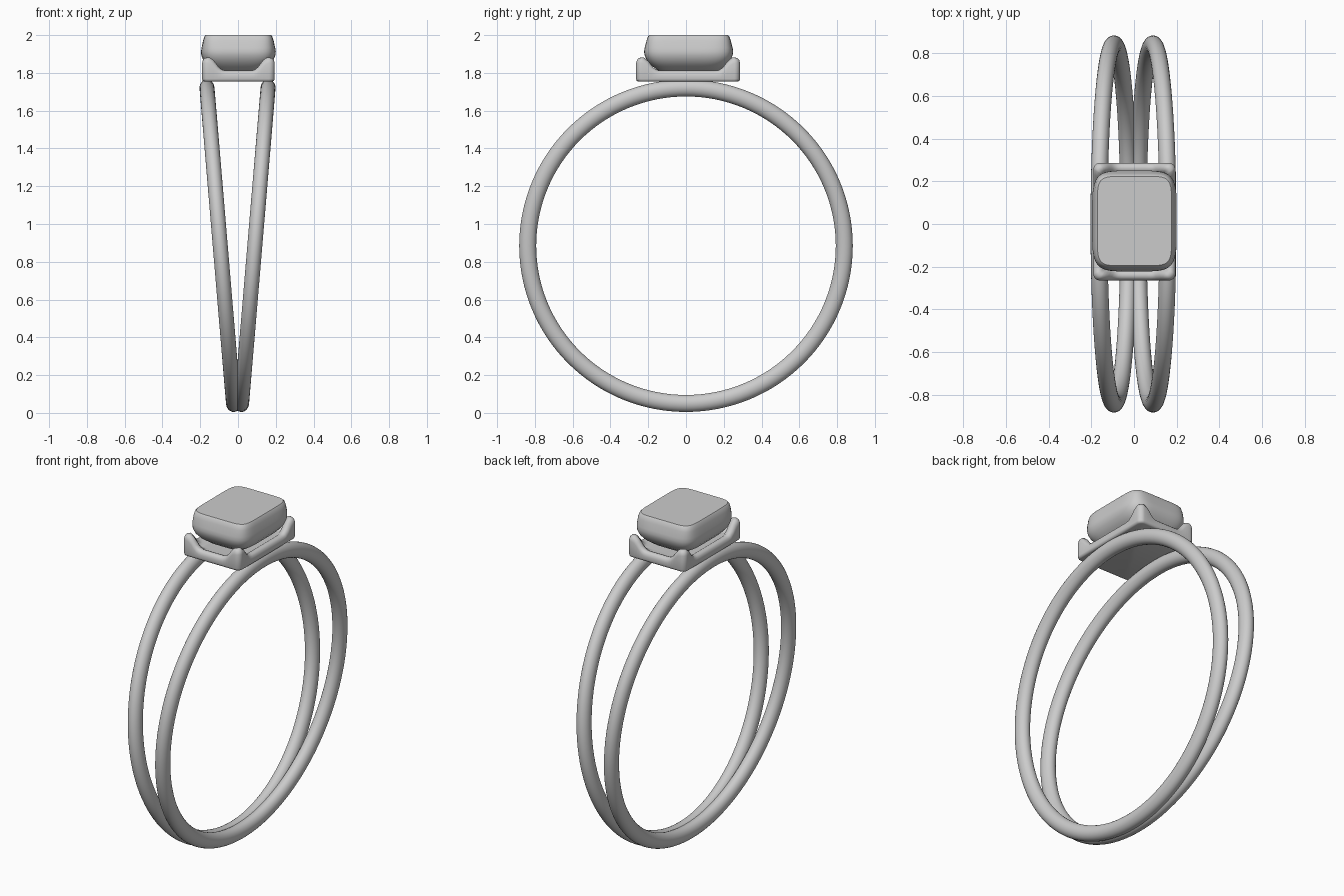
import bpy, bmesh, math

if "Cube" in bpy.data.objects:
    bpy.data.objects.remove(bpy.data.objects["Cube"])


def loft(name, loops, angle):
    """Skin a stack of equal-length point loops and cap both ends."""
    bm = bmesh.new()
    rows = [[bm.verts.new(p) for p in loop] for loop in loops]
    n = len(rows[0])
    for a, b in zip(rows, rows[1:]):
        for i in range(n):
            j = (i + 1) % n
            bm.faces.new((a[i], a[j], b[j], b[i]))
    bm.faces.new(rows[0][::-1])
    bm.faces.new(rows[-1])
    bmesh.ops.recalc_face_normals(bm, faces=bm.faces)
    mesh = bpy.data.meshes.new(name)
    bm.to_mesh(mesh)
    bm.free()
    obj = bpy.data.objects.new(name, mesh)
    bpy.context.collection.objects.link(obj)
    smooth(obj, angle)
    return obj


def smooth(obj, angle):
    bpy.ops.object.select_all(action='DESELECT')
    obj.select_set(True)
    bpy.context.view_layer.objects.active = obj
    bpy.ops.object.shade_smooth_by_angle(angle=math.radians(angle))


# Two thin bands, meeting at the bottom and splayed apart at the top
TILT = math.radians(4.8)
for name, side, x in (("left_band", -1, -0.094), ("right_band", 1, 0.089)):
    bpy.ops.mesh.primitive_torus_add(
        major_radius=0.838, minor_radius=0.045, major_segments=128,
        minor_segments=24, location=(x, 0, 0.885),
        rotation=(0, math.pi / 2 + side * TILT, 0))
    band = bpy.context.object
    band.name = name
    band.scale.z = 0.88
    smooth(band, 60)

# Setting: slab whose rim rises into a rounded prong at each corner
HX, HY, CX, CY = 0.192, 0.275, 0.002, 0.011


def rounded_rect(hx, hy, r, side=20, arc=8):
    pts = []
    corners = ((1, 1), (-1, 1), (-1, -1), (1, -1))
    for k, (sx, sy) in enumerate(corners):
        cx, cy = sx * (hx - r), sy * (hy - r)
        for i in range(arc + 1):
            a = math.pi / 2 * (k + i / arc)
            pts.append((cx + r * math.cos(a), cy + r * math.sin(a)))
        nx, ny = corners[(k + 1) % 4]
        a = math.pi / 2 * (k + 1)
        ex, ey = nx * (hx - r) + r * math.cos(a), ny * (hy - r) + r * math.sin(a)
        px, py = pts[-1]
        for i in range(1, side):
            t = i / side
            pts.append((px + (ex - px) * t, py + (ey - py) * t))
    return pts


def rim_height(x, y):
    d = math.hypot(HX - 0.025 - abs(x), HY - 0.025 - abs(y))
    return 1.812 + 0.07 * math.exp(-(d / 0.058) ** 3)


def rim_loop(inset, drop=None, z=None):
    pts = rounded_rect(HX - inset, HY - inset, max(0.03 - inset * 0.4, 0.012))
    return [(x + CX, y + CY, z if z is not None else rim_height(x, y) - drop)
            for x, y in pts]


loft("setting", [
    rim_loop(0.012, z=1.754), rim_loop(0.003, z=1.758), rim_loop(0, z=1.768),
    rim_loop(0, drop=0.025), rim_loop(0.004, drop=0.011),
    rim_loop(0.013, drop=0.003), rim_loop(0.025, drop=0),
    rim_loop(0.037, drop=0.004), rim_loop(0.048, drop=0.012),
    rim_loop(0.058, z=1.80), rim_loop(0.08, z=1.797)], 70)


# Cushion-shaped stone with a flat table and tapered underside
def cushion(hx, hy, z, power, n=96):
    pts = []
    for i in range(n):
        a = 2 * math.pi * i / n
        c, s = math.cos(a), math.sin(a)
        k = (abs(c) ** power + abs(s) ** power) ** (-1 / power)
        pts.append((hx * c * k + 0.002, hy * s * k + 0.014, z))
    return pts


loft("stone", [
    cushion(0.085, 0.12, 1.795, 5), cushion(0.125, 0.165, 1.815, 5),
    cushion(0.165, 0.20, 1.842, 5), cushion(0.186, 0.222, 1.868, 5),
    cushion(0.196, 0.233, 1.893, 5), cushion(0.198, 0.236, 1.912, 5),
    cushion(0.195, 0.233, 1.932, 5.5), cushion(0.187, 0.223, 1.97, 6.5),
    cushion(0.180, 0.216, 1.992, 7), cushion(0.174, 0.209, 2.0, 7)], 30)
